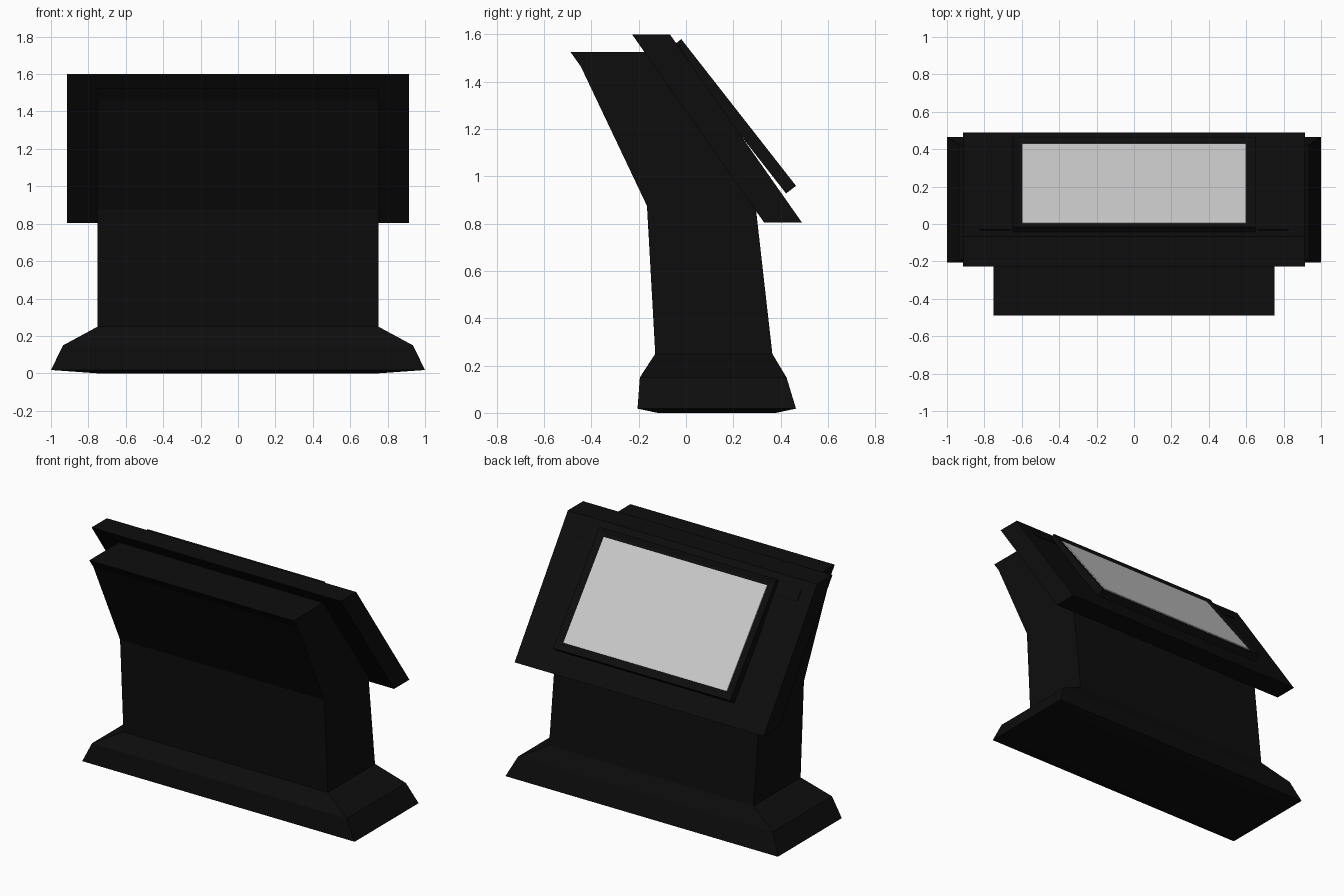
import bpy, bmesh
from mathutils import Vector

if "Cube" in bpy.data.objects:
    bpy.data.objects.remove(bpy.data.objects["Cube"])

black = bpy.data.materials.new("matte_black")
black.diffuse_color = (0.004, 0.004, 0.004, 1)
black.use_nodes = True
black.node_tree.nodes["Principled BSDF"].inputs["Base Color"].default_value = black.diffuse_color


def finish(name, bm, mat=None):
    bmesh.ops.recalc_face_normals(bm, faces=bm.faces[:])
    me = bpy.data.meshes.new(name)
    bm.to_mesh(me)
    bm.free()
    ob = bpy.data.objects.new(name, me)
    bpy.context.collection.objects.link(ob)
    if mat:
        me.materials.append(mat)
    return ob


def loft(rings):
    """Join rings with equal point counts and cap both ends."""
    bm = bmesh.new()
    loops = [[bm.verts.new(p) for p in r] for r in rings]
    n = len(loops[0])
    for a, b in zip(loops, loops[1:]):
        for i in range(n):
            j = (i + 1) % n
            bm.faces.new((a[i], a[j], b[j], b[i]))
    bm.faces.new(loops[0][::-1])
    bm.faces.new(loops[-1])
    bmesh.ops.recalc_face_normals(bm, faces=bm.faces[:])
    return bm


def extrude_x(profile, x0, x1):
    """Side profile (y, z) stretched between two x positions."""
    return loft([[(x, y, z) for y, z in profile] for x in (x0, x1)])


def slab(top, bottom, thick):
    """Side profile of a sloped board; positive thickness goes inward."""
    t, b = Vector(top), Vector(bottom)
    d = (b - t).normalized()
    off = Vector((d.y, -d.x)) * thick
    return [t, b, b + off, t + off]


# Flared foot: half width, y front, y back, z
foot = [(0.75, -0.12, 0.38, 0.0), (1.0, -0.205, 0.465, 0.018),
        (0.935, -0.195, 0.425, 0.15), (0.75, -0.13, 0.365, 0.25)]
finish("foot", loft([[(-w, a, z), (w, a, z), (w, b, z), (-w, b, z)]
                     for w, a, b, z in foot]), black)

# Leaning pedestal body
body = [(-0.13, 0.25), (0.365, 0.25), (0.297, 0.85), (0.27, 0.96),
        (-0.12, 1.525), (-0.488, 1.525), (-0.445, 1.465), (-0.165, 0.875)]
finish("pedestal_body", extrude_x(body, -0.75, 0.75), black)

# Sloped console panel with level top and bottom edges
P_TOP, P_BOT = Vector((-0.068, 1.6)), Vector((0.49, 0.805))
panel = [P_TOP, P_BOT, (0.33, 0.805), (-0.228, 1.6)]
finish("console_panel", extrude_x(panel, -0.915, 0.915), black)

# Display frame with recessed opening
S_TOP, S_BOT = Vector((-0.02, 1.58)), Vector((0.465, 0.96))
bm = extrude_x(slab(S_TOP, S_BOT, 0.053), -0.65, 0.65)
front = max(bm.faces, key=lambda f: f.normal.dot(Vector((0, 0.79, 0.61))))
bmesh.ops.inset_region(bm, faces=[front], thickness=0.045)
bmesh.ops.translate(bm, verts=front.verts[:],
                    vec=front.normal * -0.012)
finish("display_frame", bm, black)

# Grey screen sitting in the opening
d = (S_BOT - S_TOP).normalized()
inward = Vector((d.y, -d.x))
screen = slab(S_TOP + d * 0.05 + inward * 0.006,
              S_BOT - d * 0.05 + inward * 0.006, 0.02)
finish("screen", extrude_x(screen, -0.6, 0.6))

# Small speaker plates in the upper panel corners
dp = (P_BOT - P_TOP).normalized()
out = Vector((-dp.y, dp.x)) * 0.004
plate = slab(P_TOP + dp * 0.06 + out, P_TOP + dp * 0.13 + out, 0.015)
for side, name in ((-1, "left_speaker"), (1, "right_speaker")):
    finish(name, extrude_x(plate, side * 0.66, side * 0.825), black)
